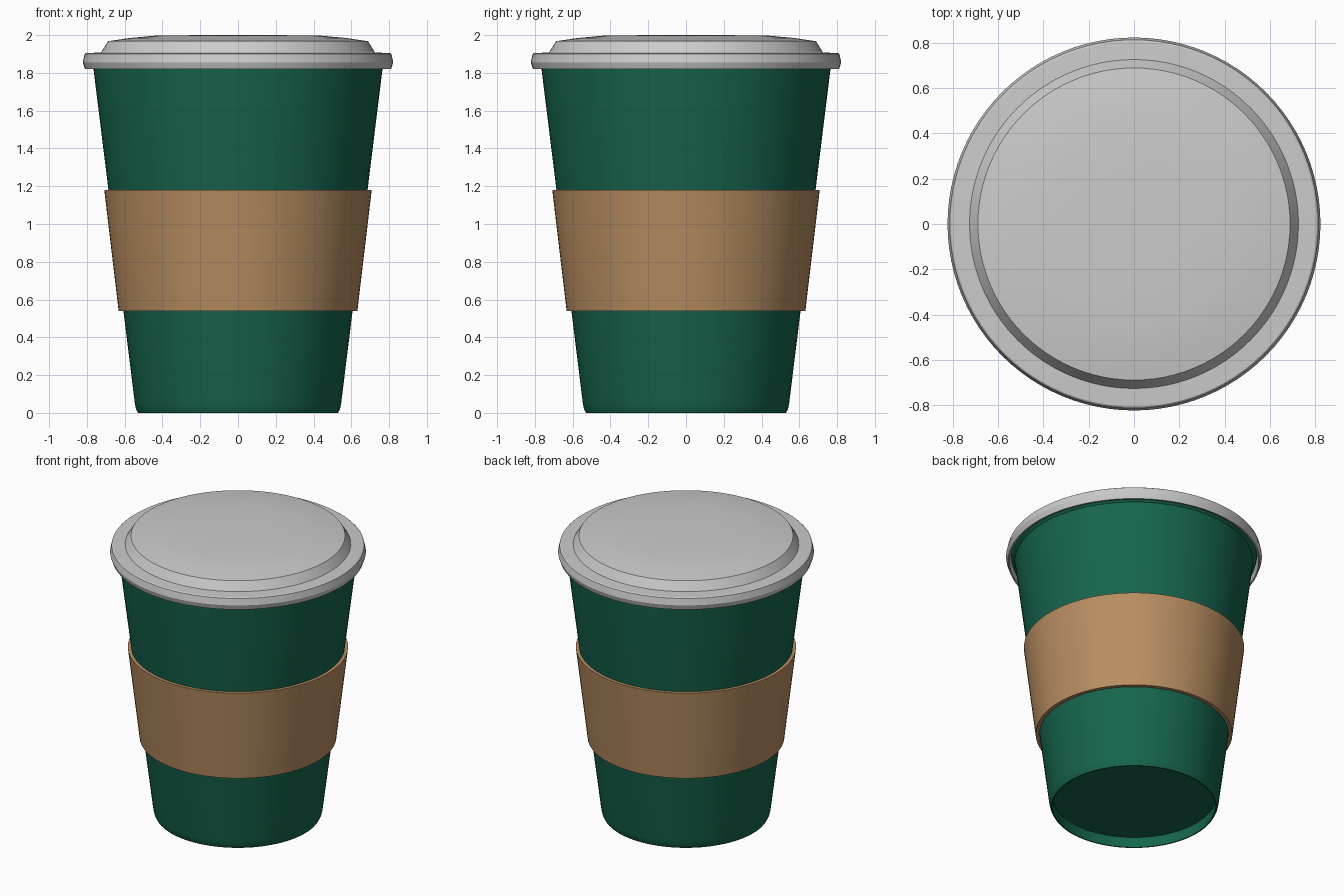
import bpy
import bmesh
import math

if "Cube" in bpy.data.objects:
    bpy.data.objects.remove(bpy.data.objects["Cube"])

SEGMENTS = 96


def material(name, color):
    mat = bpy.data.materials.new(name)
    mat.diffuse_color = color
    mat.use_nodes = True
    mat.node_tree.nodes["Principled BSDF"].inputs["Base Color"].default_value = mat.diffuse_color
    return mat


def lathe(name, profile, mat=None, closed=False):
    """Spin an (r, z) profile around the z axis."""
    bm = bmesh.new()
    verts = [bm.verts.new((r, 0, z)) for r, z in profile]
    pairs = list(zip(verts, verts[1:]))
    if closed:
        pairs.append((verts[-1], verts[0]))
    edges = [bm.edges.new(p) for p in pairs]
    bmesh.ops.spin(bm, geom=verts + edges, cent=(0, 0, 0), axis=(0, 0, 1),
                   angle=math.tau, steps=SEGMENTS)
    bmesh.ops.remove_doubles(bm, verts=bm.verts, dist=0.0001)
    bmesh.ops.recalc_face_normals(bm, faces=bm.faces)
    mesh = bpy.data.meshes.new(name)
    bm.to_mesh(mesh)
    bm.free()
    obj = bpy.data.objects.new(name, mesh)
    bpy.context.collection.objects.link(obj)
    if mat:
        mesh.materials.append(mat)
    bpy.ops.object.select_all(action='DESELECT')
    obj.select_set(True)
    bpy.context.view_layer.objects.active = obj
    bpy.ops.object.shade_smooth_by_angle(angle=math.radians(30))
    return obj


green = material("green_paper", (0.008, 0.13, 0.075, 1))
brown = material("cardboard", (0.48, 0.27, 0.12, 1))

# Tapered cup with a recessed base and a rolled lip under the lid
lathe("cup", [(0, 0.075), (0.525, 0.075), (0.522, 0), (0.53, 0),
              (0.54, 0.02), (0.546, 0.05), (0.765, 1.82), (0.785, 1.84),
              (0.79, 1.86), (0.775, 1.885), (0.75, 1.885), (0, 1.885)], green)

# Cardboard sleeve around the middle
lathe("sleeve", [(0.606, 0.54), (0.632, 0.54), (0.708, 1.18),
                 (0.684, 1.18)], brown, closed=True)

# Lid: hollow skirt, flat shoulder, raised step and shallow dome
lathe("lid", [(0, 1.89), (0.795, 1.89), (0.80, 1.82), (0.81, 1.82),
              (0.822, 1.855), (0.812, 1.90), (0.805, 1.905), (0.725, 1.908),
              (0.688, 1.968), (0.57, 1.985), (0.44, 1.997), (0.2, 2.0),
              (0, 2.0)])
